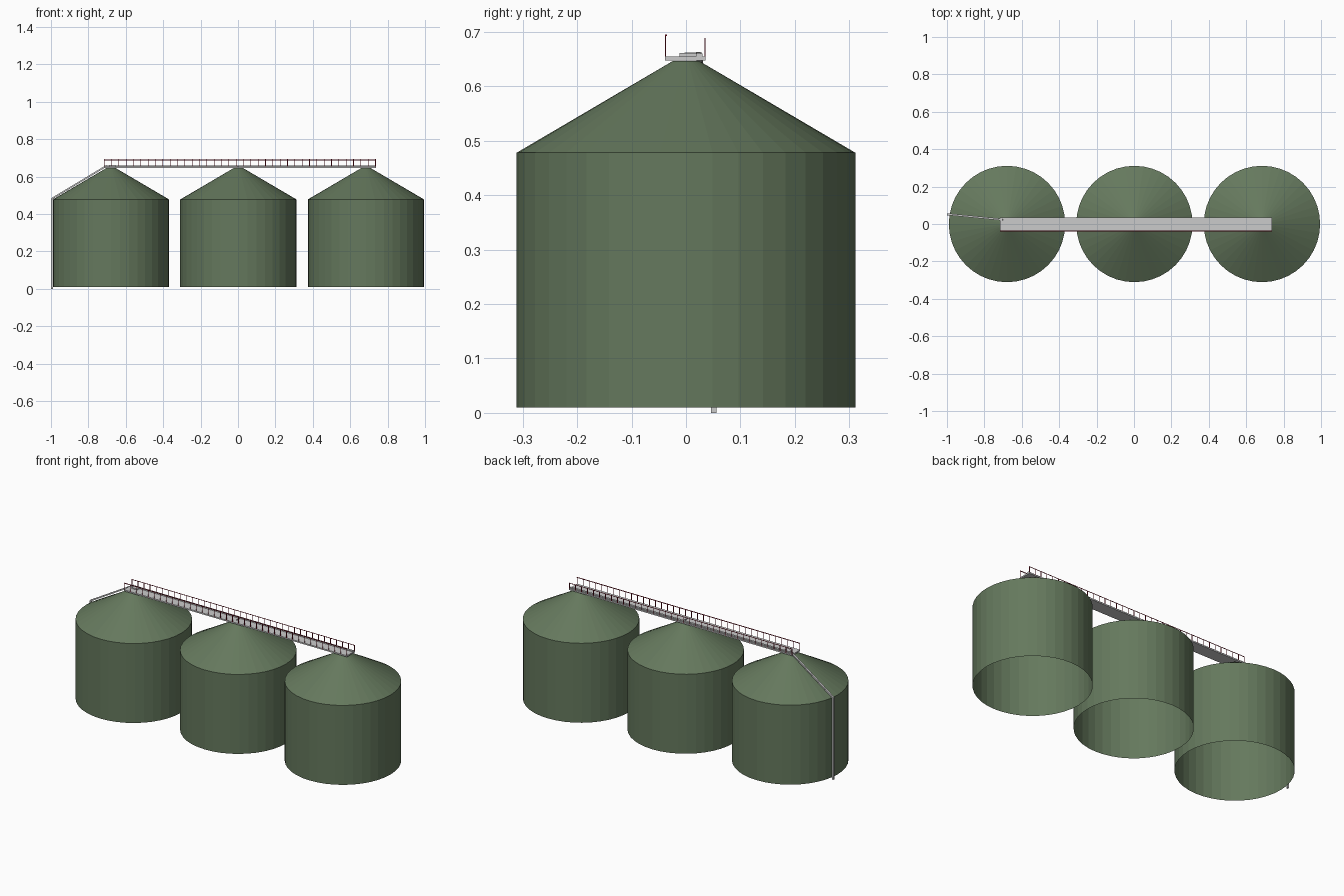
import bpy, bmesh, math
from mathutils import Vector

if "Cube" in bpy.data.objects:
    bpy.data.objects.remove(bpy.data.objects["Cube"])


def material(name, rgb):
    m = bpy.data.materials.new(name)
    m.diffuse_color = (*rgb, 1)
    m.use_nodes = True
    m.node_tree.nodes["Principled BSDF"].inputs["Base Color"].default_value = m.diffuse_color
    return m


GREEN = material("silo green", (0.13, 0.19, 0.11))
GREY = material("galvanised grey", (0.60, 0.60, 0.60))
RED = material("rail red", (0.30, 0.008, 0.025))


def finish(name, bm, mat):
    me = bpy.data.meshes.new(name)
    bm.to_mesh(me)
    bm.free()
    me.materials.append(mat)
    ob = bpy.data.objects.new(name, me)
    bpy.context.collection.objects.link(ob)
    return ob


def add_box(bm, lo, hi):
    lo, hi = Vector(lo), Vector(hi)
    verts = bmesh.ops.create_cube(bm, size=1)["verts"]
    for v in verts:
        v.co = (lo + hi) / 2 + Vector(a * b for a, b in zip(v.co, hi - lo))


def box(name, lo, hi, mat):
    bm = bmesh.new()
    add_box(bm, lo, hi)
    return finish(name, bm, mat)


# Silos: open-bottomed drum with a truncated cone roof
def silo(name, x, sides=40):
    bm = bmesh.new()
    rings = []
    for r, z in ((0.311, 0.01), (0.311, 0.478), (0.025, 0.646)):
        rings.append([bm.verts.new((x + r * math.cos(2 * math.pi * i / sides),
                                    r * math.sin(2 * math.pi * i / sides), z))
                      for i in range(sides)])
    for low, high in zip(rings, rings[1:]):
        for i in range(sides):
            j = (i + 1) % sides
            bm.faces.new((low[i], low[j], high[j], high[i]))
    bm.faces.new(rings[-1])
    finish(name, bm, GREEN)


for label, x in (("left", -0.679), ("middle", 0.002), ("right", 0.684)):
    silo(label + "_silo", x)

# Walkway across the roofs, with conveyor trough and inlet boxes
X0, X1 = -0.717, 0.737
box("walkway_deck", (X0, -0.039, 0.647), (X1, 0.036, 0.655), GREY)
box("conveyor_trough", (X0, 0.018, 0.655), (X1, 0.030, 0.660), GREY)
box("inlet_box", (-0.691, -0.003, 0.655), (-0.655, 0.027, 0.662), GREY)
box("deck_joint", (-0.002, -0.012, 0.655), (0.002, 0.020, 0.661), GREY)

# Handrails with regularly spaced posts on both edges
POSTS = 38
for label, y, top in (("front", -0.038, 0.695), ("back", 0.035, 0.689)):
    bm = bmesh.new()
    for i in range(POSTS):
        x = X0 + 0.002 + (X1 - X0 - 0.004) * i / (POSTS - 1)
        add_box(bm, (x - 0.0015, y - 0.001, 0.653), (x + 0.0015, y + 0.001, top))
    finish(label + "_rail_posts", bm, RED)
    inner = 0.003 if y < 0 else -0.001
    box(label + "_handrail", (X0, y - 0.001, top - 0.003),
        (X1, y + max(inner, 0.001), top), RED)


# Access ladder: sloping flight over the roof, then straight down the wall
def beam(bm, a, b, width, depth):
    a, b = Vector(a), Vector(b)
    d = (b - a).normalized()
    side = d.cross(Vector((1, 0, 0)) if abs(d.z) > 0.9 else Vector((0, 0, 1))).normalized()
    up = side.cross(d)
    ends = []
    for p in (a, b):
        ends.append([bm.verts.new(p + side * s * width / 2 + up * t * depth / 2)
                     for s, t in ((-1, -1), (1, -1), (1, 1), (-1, 1))])
    for i in range(4):
        j = (i + 1) % 4
        bm.faces.new((ends[0][i], ends[0][j], ends[1][j], ends[1][i]))
    bm.faces.new(ends[0][::-1])
    bm.faces.new(ends[1])
    bmesh.ops.recalc_face_normals(bm, faces=bm.faces[:])


bm = bmesh.new()
beam(bm, (-0.994, 0.051, 0.0), (-0.994, 0.051, 0.484), 0.010, 0.010)
beam(bm, (-0.996, 0.052, 0.482), (-0.700, 0.023, 0.660), 0.010, 0.008)
finish("down_pipe", bm, GREY)
